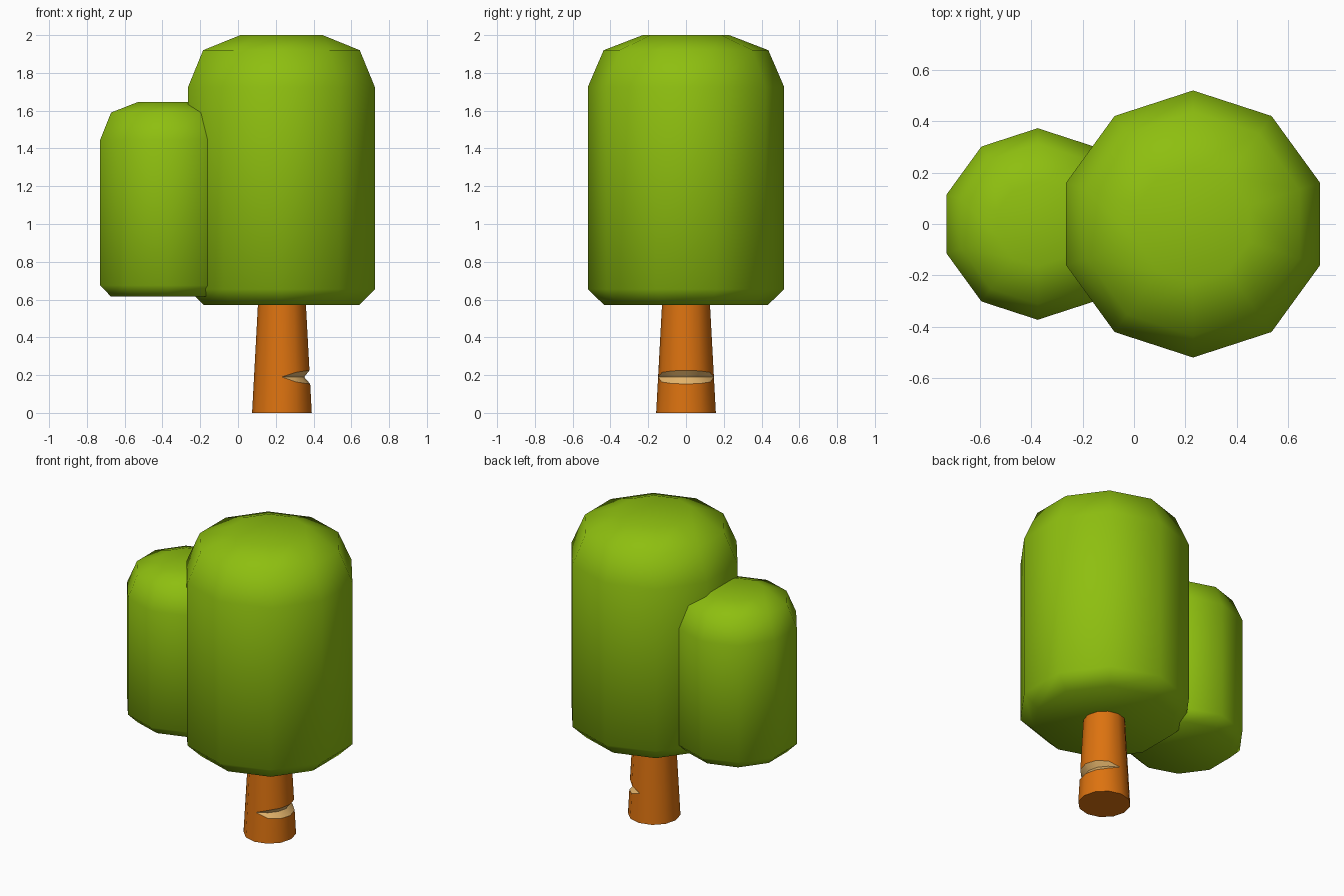
import bpy, bmesh
from math import pi, cos, sin, sqrt, radians

if "Cube" in bpy.data.objects:
    bpy.data.objects.remove(bpy.data.objects["Cube"])


def material(name, rgb):
    m = bpy.data.materials.new(name)
    m.diffuse_color = (*rgb, 1)
    m.use_nodes = True
    m.node_tree.nodes["Principled BSDF"].inputs["Base Color"].default_value = m.diffuse_color
    return m


LEAF = material("leaf green", (0.27, 0.52, 0.005))
BARK = material("bark orange", (0.72, 0.17, 0.005))
WOOD = material("cut wood", (0.78, 0.46, 0.15))


def loft(name, rings, mats):
    """Skin a stack of equal-length point rings and cap both ends."""
    bm = bmesh.new()
    loops = [[bm.verts.new(p) for p in ring] for ring in rings]
    n = len(loops[0])
    for k, (a, b) in enumerate(zip(loops, loops[1:])):
        for i in range(n):
            j = (i + 1) % n
            f = bm.faces.new((a[i], a[j], b[j], b[i]))
            f.material_index = 1 if len(mats) > 1 and k in (1, 2) else 0
    bm.faces.new(loops[0][::-1])
    bm.faces.new(loops[-1])
    bmesh.ops.remove_doubles(bm, verts=bm.verts, dist=0.0005)
    bmesh.ops.recalc_face_normals(bm, faces=bm.faces)
    for f in bm.faces:
        f.smooth = True
    me = bpy.data.meshes.new(name)
    bm.to_mesh(me)
    bm.free()
    for m in mats:
        me.materials.append(m)
    ob = bpy.data.objects.new(name, me)
    bpy.context.collection.objects.link(ob)
    return ob


def crown(name, cx, profile):
    """Ten-sided rounded foliage column from (radius, z) pairs."""
    rings = [[(cx + r * cos(pi / 2 + i * pi / 5), r * sin(pi / 2 + i * pi / 5), z)
              for i in range(10)] for r, z in profile]
    return loft(name, rings, [LEAF])


# Foliage
crown("large_crown", 0.23, [(0.432, 0.57), (0.52, 0.655), (0.52, 1.725),
                            (0.436, 1.92), (0.229, 2.0)])
crown("small_crown", -0.375, [(0.312, 0.615), (0.373, 0.675), (0.373, 1.445),
                              (0.312, 1.59), (0.165, 1.645)])

# Tapered trunk with a crescent-shaped axe notch on the +x side
NOTCH_Z, SIDES, TRUNK_X = 0.19, 12, 0.2325


def trunk_ring(z, spread=0.0, depth=0.0):
    ring = []
    for i in range(SIDES):
        a = 2 * pi * i / SIDES
        w = sqrt(max(0.0, round(cos(a), 6)))
        h = z + spread * w
        r = 0.158 - 0.054 * h - depth * w
        ring.append((TRUNK_X + r * cos(a), r * sin(a), h))
    return ring


trunk = loft("trunk", [trunk_ring(0), trunk_ring(NOTCH_Z, -0.037),
                       trunk_ring(NOTCH_Z, 0, 0.03), trunk_ring(NOTCH_Z, 0.035),
                       trunk_ring(0.6)], [BARK, WOOD])
bpy.ops.object.select_all(action='DESELECT')
trunk.select_set(True)
bpy.context.view_layer.objects.active = trunk
bpy.ops.object.shade_smooth_by_angle(angle=radians(35))
